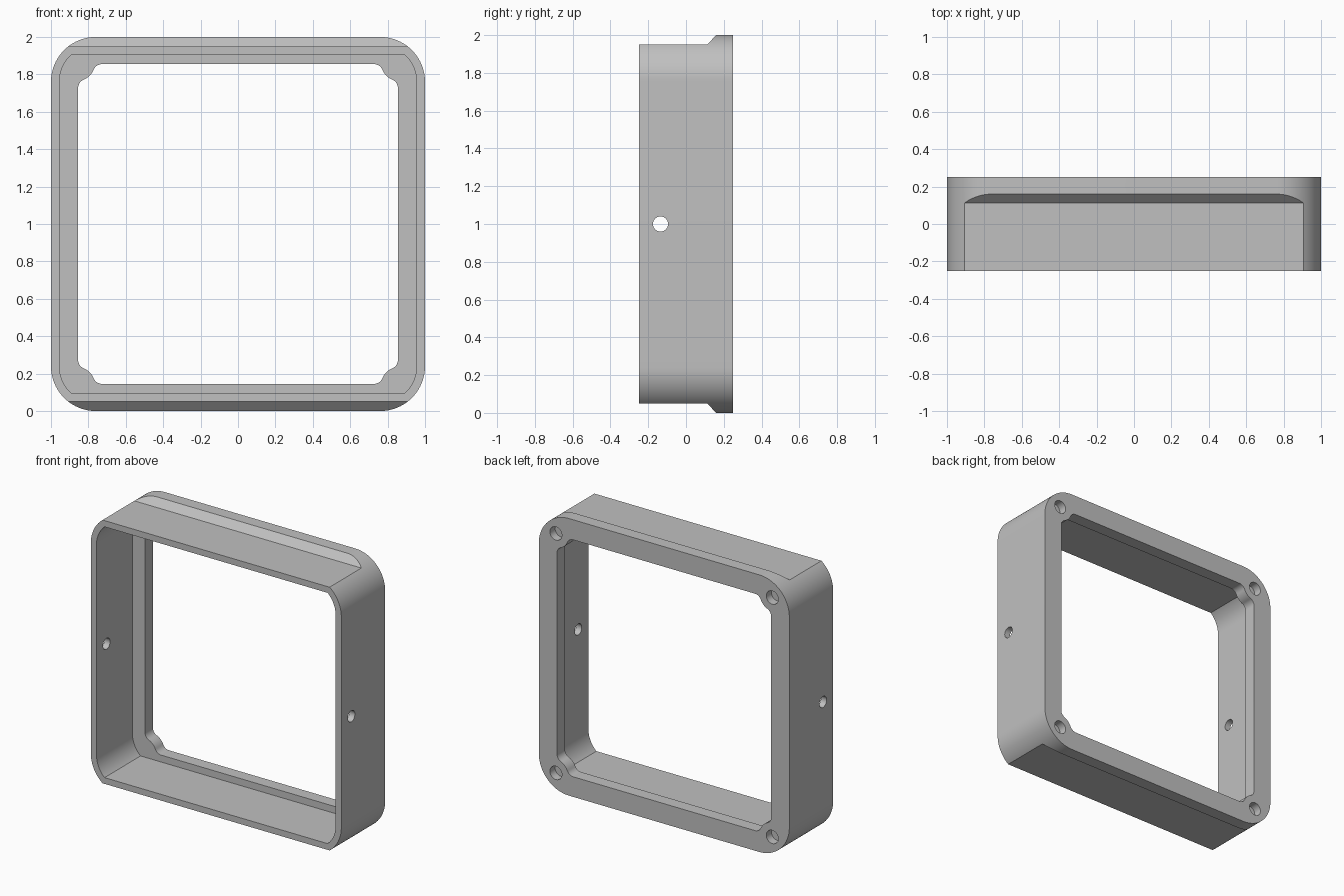
import bpy, bmesh
from math import sin, cos, asin, acos, degrees, radians
from mathutils import Vector

cube = bpy.data.objects.get("Cube")
if cube:
    bpy.data.objects.remove(cube, do_unlink=True)

grey = bpy.data.materials.new("plain_grey")
grey.use_nodes = True
colour = (0.53, 0.53, 0.53, 1)
grey.diffuse_color = colour
grey.node_tree.nodes["Principled BSDF"].inputs["Base Color"].default_value = colour


def arc(cu, cv, r, a0, a1, n=16):
    """Points on an arc, angles in degrees."""
    angles = [radians(a0 + (a1 - a0) * i / n) for i in range(n + 1)]
    return [(cu + r * cos(a), cv + r * sin(a)) for a in angles]


def mirror4(quarter):
    """Close a loop from one corner running from +u towards +v."""
    half = quarter + [(-u, v) for u, v in reversed(quarter)]
    return half + [(-u, -v) for u, v in half]


def prism(name, loop, axis, lo, hi):
    """Extrude a loop along y (loop is x, z) or along x (loop is y, z)."""
    place = (lambda u, v, d: Vector((u, d, v + 1))) if axis == "y" else (
        lambda u, v, d: Vector((d, u, v + 1)))
    bm = bmesh.new()
    face = bm.faces.new([bm.verts.new(place(u, v, lo)) for u, v in loop])
    ext = bmesh.ops.extrude_face_region(bm, geom=[face])
    shift = place(0, 0, hi) - place(0, 0, lo)
    bmesh.ops.translate(bm, vec=shift,
                        verts=[g for g in ext["geom"] if isinstance(g, bmesh.types.BMVert)])
    bmesh.ops.recalc_face_normals(bm, faces=bm.faces)
    mesh = bpy.data.meshes.new(name)
    bm.to_mesh(mesh)
    bm.free()
    mesh.materials.append(grey)
    obj = bpy.data.objects.new(name, mesh)
    bpy.context.collection.objects.link(obj)
    return obj


def carve(target, tool, operation="DIFFERENCE"):
    """Apply a boolean and discard the tool."""
    mod = target.modifiers.new("carve", "BOOLEAN")
    mod.object, mod.operation, mod.solver = tool, operation, "EXACT"
    bpy.context.view_layer.update()
    graph = bpy.context.evaluated_depsgraph_get()
    mesh = bpy.data.meshes.new_from_object(target.evaluated_get(graph))
    target.modifiers.clear()
    target.data = mesh
    bpy.data.objects.remove(tool, do_unlink=True)


# Rounded square body
frame = prism("square_frame", mirror4(arc(0.76, 0.76, 0.24, 0, 90, 24)), "y", -0.25, 0.25)

# Flattened top and bottom with a sloped step up to the back rim
step = [(-0.4, 0.95), (0.112, 0.95), (0.16, 1.0), (0.4, 1.25)]
side = step + [(y, -z) for y, z in reversed(step)]
carve(frame, prism("step_cutter", side, "x", -1.2, 1.2), "INTERSECT")

# Front cavity, leaving a thin wall and the back flange
cavity_end = degrees(asin(0.145 / 0.195))
carve(frame, prism("cavity_cutter", mirror4(arc(0.76, 0.76, 0.195, 0, cavity_end)),
                   "y", -0.4, 0.16))

# Flange opening that curves round the four screw bosses
screw, boss_r, fillet_r, edge = 0.864, 0.10, 0.05, 0.855
near = edge - fillet_r
turn = degrees(acos((screw - near) / (boss_r + fillet_r)))
far = screw - (boss_r + fillet_r) * sin(radians(turn))
corner = (arc(near, far, fillet_r, 0, turn, 10)
          + arc(screw, screw, boss_r, 180 + turn, 270 - turn, 10)[1:-1]
          + arc(far, near, fillet_r, 90 - turn, 90, 10))
carve(frame, prism("opening_cutter", mirror4(corner), "y", 0.05, 0.4))

# Blind screw holes in the back
for sx in (-1, 1):
    for sz in (-1, 1):
        hole = arc(sx * screw, sz * screw, 0.048, 0, 360, 32)[:-1]
        carve(frame, prism("screw_cutter", hole, "y", 0.19, 0.4))

# Round hole through both side walls
carve(frame, prism("side_hole_cutter", arc(-0.135, 0, 0.04, 0, 360, 32)[:-1], "x", -1.2, 1.2))

# Smooth corners, sharp edges
bpy.ops.object.select_all(action="DESELECT")
frame.select_set(True)
bpy.context.view_layer.objects.active = frame
bpy.ops.object.shade_smooth_by_angle(angle=radians(30))
